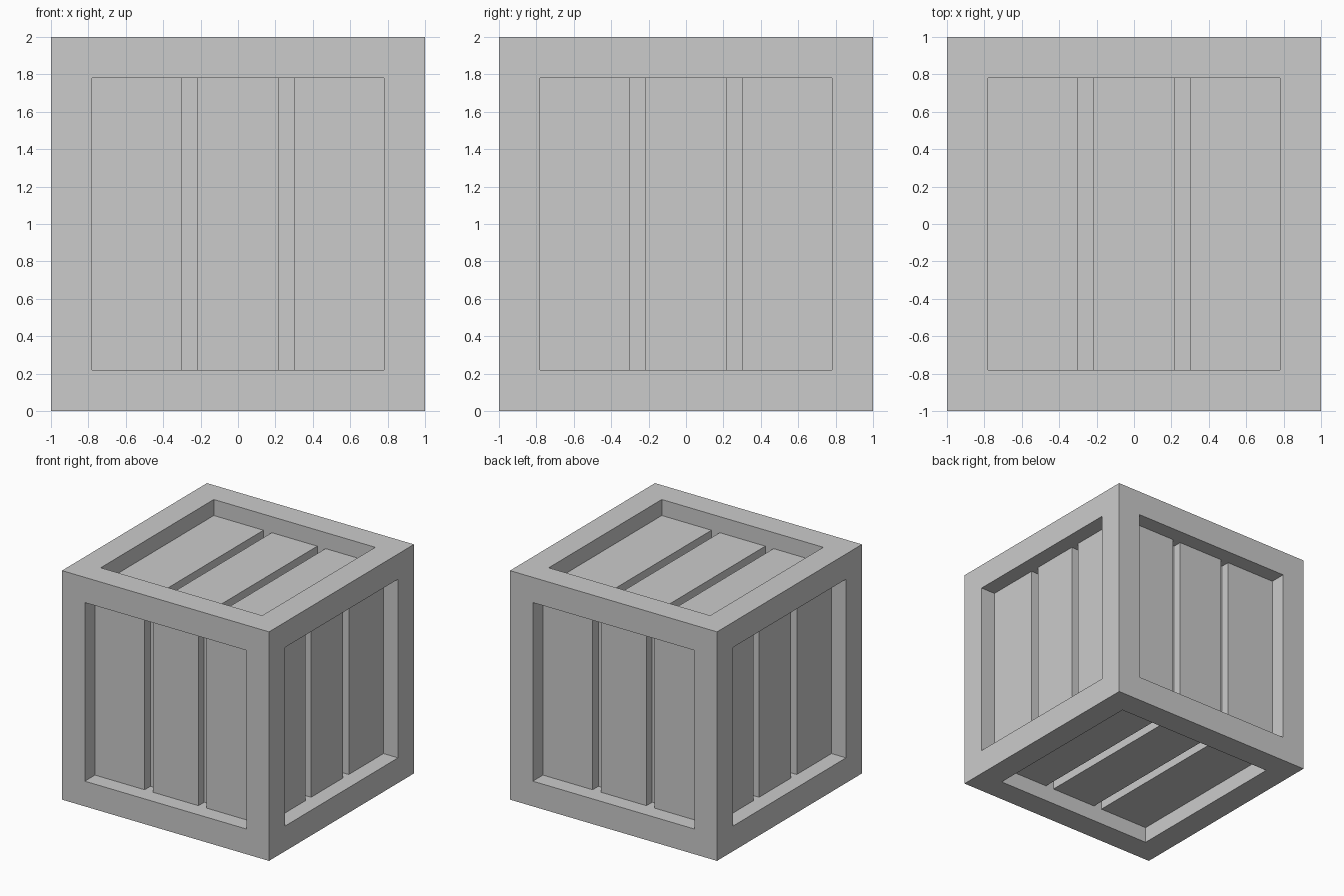
import bpy, bmesh
from math import radians
from mathutils import Matrix, Vector

if "Cube" in bpy.data.objects:
    bpy.data.objects.remove(bpy.data.objects["Cube"])

BEAM = 0.22          # frame beam thickness
INNER = 1 - BEAM     # half size of the panel openings
SLAT_FACE = 0.86     # distance of the slat faces from the centre
CENTRE = Matrix.Translation((0, 0, 1))


def finish(name, bm):
    bmesh.ops.recalc_face_normals(bm, faces=bm.faces)
    mesh = bpy.data.meshes.new(name)
    bm.to_mesh(mesh)
    bm.free()
    obj = bpy.data.objects.new(name, mesh)
    bpy.context.collection.objects.link(obj)
    return obj


def box(name, lo, hi, matrix):
    lo, hi = Vector(lo), Vector(hi)
    bm = bmesh.new()
    bmesh.ops.create_cube(bm, size=1)
    size = Matrix.Diagonal((*(hi - lo), 1))
    bm.transform(matrix @ Matrix.Translation((lo + hi) / 2) @ size)
    return finish(name, bm)


# Outer frame: cube with every face inset, sunk one beam deep and opened
bm = bmesh.new()
bmesh.ops.create_cube(bm, size=2)
panels = bm.faces[:]
bmesh.ops.inset_individual(bm, faces=panels, thickness=BEAM, use_even_offset=True)
for face in panels:
    inward = -face.normal * BEAM
    new = bmesh.ops.extrude_discrete_faces(bm, faces=[face])["faces"]
    bmesh.ops.translate(bm, verts=new[0].verts, vec=inward)
    bmesh.ops.delete(bm, geom=new, context='FACES_ONLY')
bmesh.ops.remove_doubles(bm, verts=bm.verts, dist=0.001)
bm.transform(CENTRE)
finish("crate_frame", bm)

# Inner box forming the floor of the grooves
box("inner_box", (-INNER,) * 3, (INNER,) * 3, CENTRE)

# Three slats per side, modelled on the top (running along y) and rotated
sides = {
    "top": Matrix(),
    "bottom": Matrix.Rotation(radians(180), 4, 'Y'),
}
for i, side in enumerate(("front", "right", "back", "left")):
    sides[side] = Matrix.Rotation(radians(90 * i), 4, 'Z') @ Matrix.Rotation(radians(90), 4, 'X')

for side, turn in sides.items():
    for n, (a, b) in enumerate(((-INNER, -0.30), (-0.22, 0.22), (0.30, INNER)), 1):
        box(f"{side}_slat_{n}", (a, -INNER, INNER), (b, INNER, SLAT_FACE), CENTRE @ turn)
